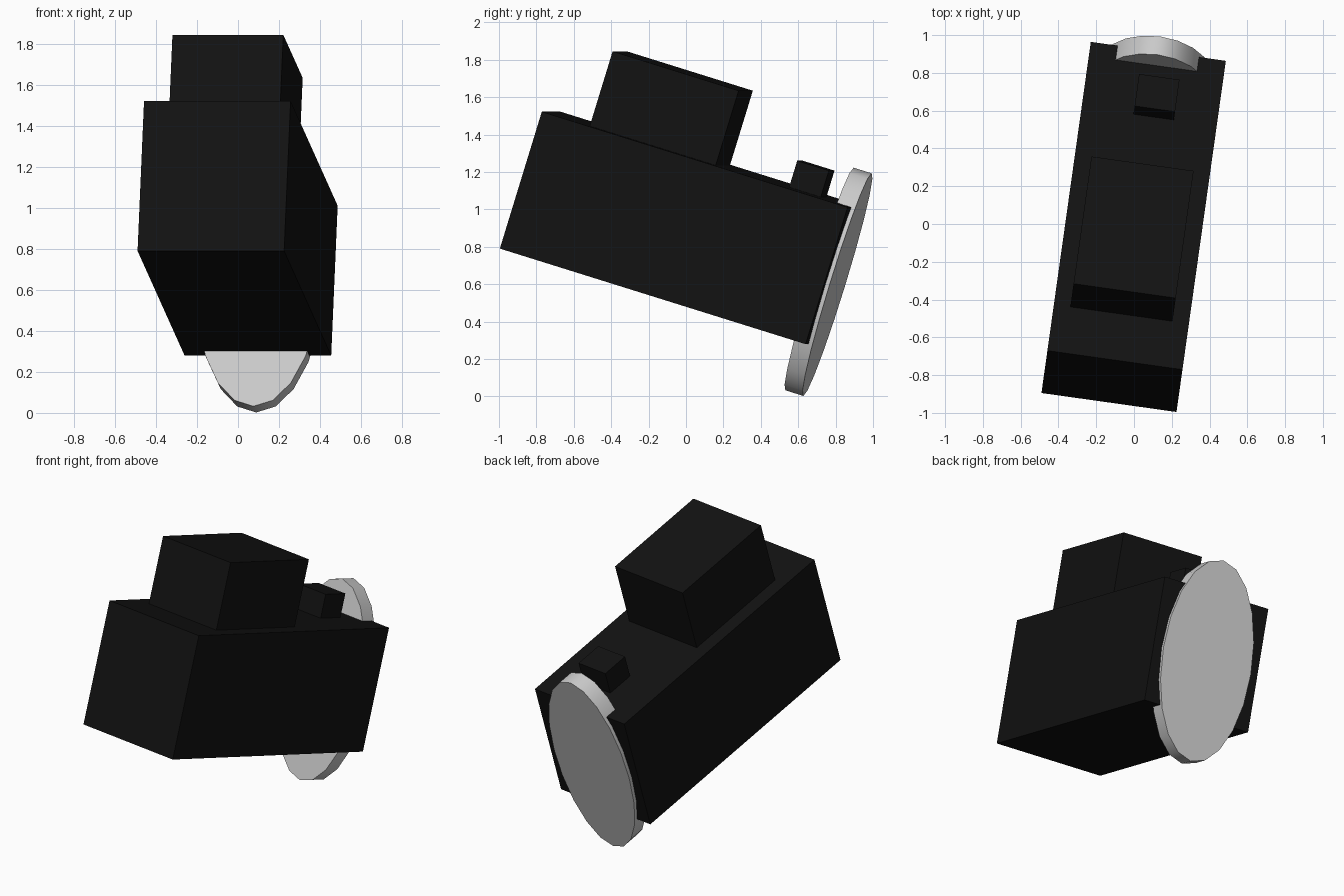
import bpy
import math
from mathutils import Matrix, Vector

if "Cube" in bpy.data.objects:
    bpy.data.objects.remove(bpy.data.objects["Cube"])

# Shared frame: origin at the bottom centre of the body's front end,
# nose tipped down to the rear and turned slightly to the side
FRAME = (Matrix.Translation((-0.1325, -0.945, 0.79))
         @ Matrix.Rotation(math.radians(-8), 4, 'Z')
         @ Matrix.Rotation(math.radians(-17.2), 4, 'X'))

black = bpy.data.materials.new("black")
black.diffuse_color = (0.006, 0.006, 0.006, 1)
black.use_nodes = True
black.node_tree.nodes["Principled BSDF"].inputs["Base Color"].default_value = black.diffuse_color


def place(obj, name, centre, scale):
    obj.name = name
    obj.matrix_world = (FRAME @ Matrix.Translation(Vector(centre))
                        @ Matrix.Diagonal((*scale, 1)))


def box(name, x, y, z):
    """Box from (min, max) ranges in the tilted frame."""
    bpy.ops.mesh.primitive_cube_add(size=1)
    obj = bpy.context.object
    ranges = (x, y, z)
    place(obj, name, [(a + b) / 2 for a, b in ranges], [b - a for a, b in ranges])
    obj.data.materials.append(black)


# Long main body, cabin block on top, small block near the rear
box("body", (-0.361, 0.361), (0, 1.728), (0, 0.766))
box("upper_block", (-0.273, 0.273), (0.258, 0.97), (0.76, 1.184))
box("small_block", (-0.084, 0.132), (1.364, 1.543), (0.76, 0.914))

# Tall oval disc set into the rear end
bpy.ops.mesh.primitive_cylinder_add(vertices=20, radius=1, depth=1)
disc = bpy.context.object
disc.data.transform(Matrix.Rotation(math.radians(90), 4, 'X'))
place(disc, "rear_disc", (0, 1.699, 0.34), (0.305, 0.102, 0.623))
bpy.ops.object.shade_smooth_by_angle(angle=math.radians(30))
